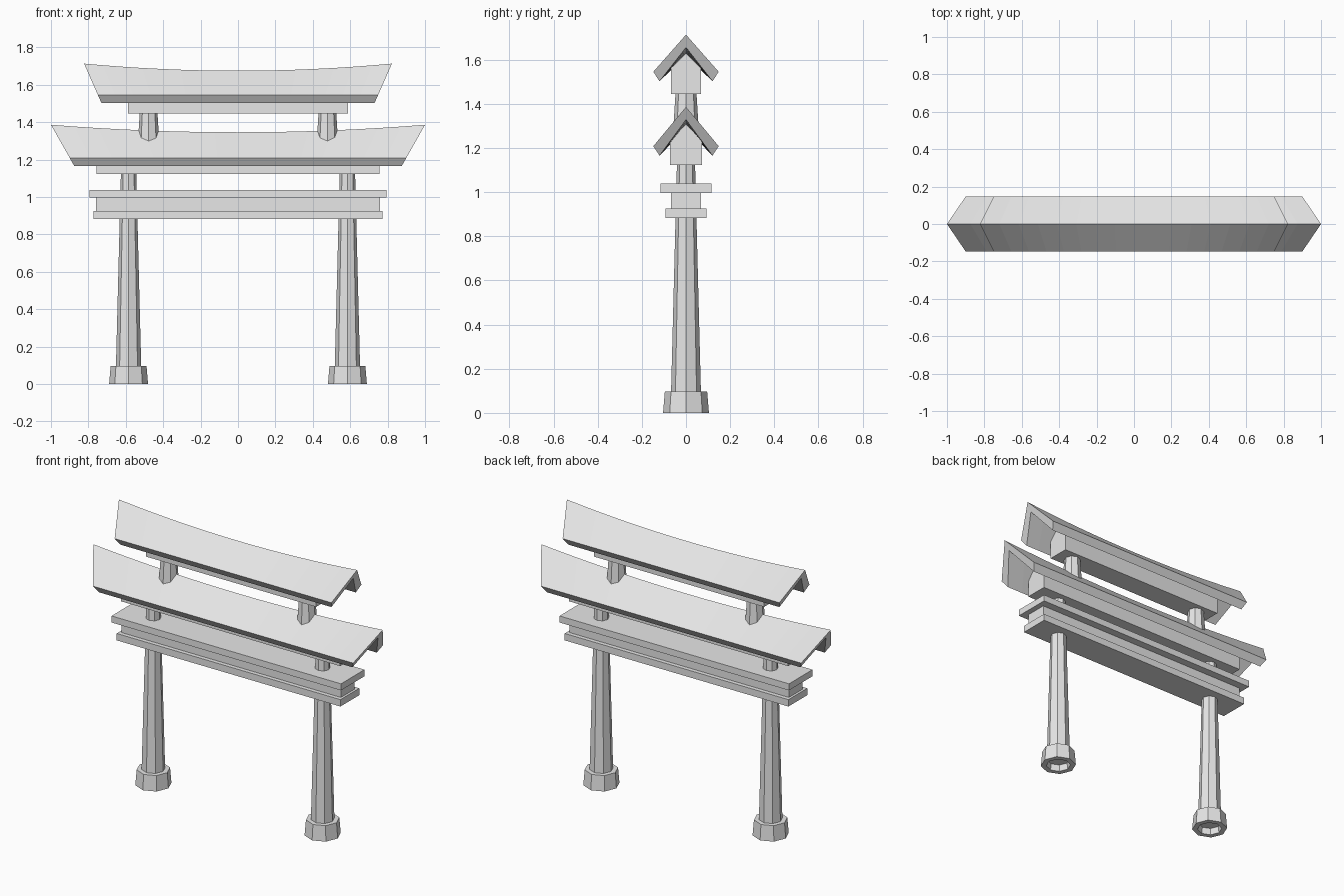
import bpy, bmesh, math

cube = bpy.data.objects.get("Cube")
if cube:
    bpy.data.objects.remove(cube, do_unlink=True)

grey = bpy.data.materials.new("light_grey")
grey.use_nodes = True
grey.diffuse_color = (0.8, 0.8, 0.8, 1)
grey.node_tree.nodes["Principled BSDF"].inputs["Base Color"].default_value = (0.8, 0.8, 0.8, 1)


def loft(name, rings, caps=True, closed=False):
    """Skin a list of equal-length closed rings of points."""
    bm = bmesh.new()
    loops = [[bm.verts.new(p) for p in ring] for ring in rings]
    n = len(loops[0])
    pairs = list(zip(loops, loops[1:]))
    if closed:
        pairs.append((loops[-1], loops[0]))
    for a, b in pairs:
        for i in range(n):
            j = (i + 1) % n
            bm.faces.new((a[i], a[j], b[j], b[i]))
    if caps and not closed:
        bm.faces.new(loops[0])
        bm.faces.new(loops[-1])
    bmesh.ops.recalc_face_normals(bm, faces=bm.faces)
    mesh = bpy.data.meshes.new(name)
    bm.to_mesh(mesh)
    bm.free()
    mesh.materials.append(grey)
    obj = bpy.data.objects.new(name, mesh)
    bpy.context.collection.objects.link(obj)
    return obj


def octagon(x, r, z):
    return [(x + r * math.cos(k * math.pi / 4), r * math.sin(k * math.pi / 4), z) for k in range(8)]


def bar(name, half_x, profile):
    """Straight beam with a y-z cross-section."""
    return loft(name, [[(x, y, z) for y, z in profile] for x in (-half_x, half_x)])


def slab(name, half_x, half_y, z0, z1):
    return bar(name, half_x, [(-half_y, z0), (half_y, z0), (half_y, z1), (-half_y, z1)])


def roof(name, ridge_x, foot_x, ridge_z, foot_z, sag, segments=16):
    """Chevron roof with a sagging ridge, straight eaves and slanted ends."""
    section = [(0, ridge_z), (0.148, foot_z + 0.043), (0.12, foot_z),
               (0, ridge_z - 0.058), (-0.12, foot_z), (-0.148, foot_z + 0.043)]
    rings = []
    for s in range(segments + 1):
        u = 2 * s / segments - 1
        ring = []
        for y, z in section:
            t = (z - foot_z) / (ridge_z - foot_z)
            drop = sag * (1 - u * u) if y == 0 else 0
            ring.append((u * (foot_x + t * (ridge_x - foot_x)), y, z - drop))
        rings.append(ring)
    return loft(name, rings)


# Roofs
roof("lower_roof", 1.0, 0.875, 1.386, 1.165, 0.04)
roof("upper_roof", 0.823, 0.73, 1.713, 1.502, 0.038)

# Peaked beams tucked under the roofs
for name, half_x, half_y, base in (("lower_roof_beam", 0.757, 0.072, 1.122),
                                   ("upper_roof_beam", 0.587, 0.068, 1.445)):
    bar(name, half_x, [(-half_y, base), (half_y, base), (half_y, base + 0.115),
                       (0, base + 0.185), (-half_y, base + 0.115)])

# Stacked tie beams
slab("tie_beam_top", 0.793, 0.116, 0.997, 1.038)
slab("tie_beam_middle", 0.758, 0.067, 0.925, 0.997)
slab("tie_beam_bottom", 0.773, 0.093, 0.882, 0.925)

# Pillars, hollow footings and short upper posts
for side, sx in (("left", 1), ("right", -1)):
    x = 0.585 * sx
    loft(side + "_pillar", [octagon(x, 0.069, 0.04), octagon(x, 0.041, 1.13)])
    loft(side + "_footing", [octagon(x, 0.104, 0), octagon(x, 0.096, 0.096),
                             octagon(x, 0.06, 0.096), octagon(x, 0.072, 0)], closed=True)
    x = 0.478 * sx
    loft(side + "_upper_post", [octagon(x, 0.06, 1.25), octagon(x, 0.047, 1.455)])
